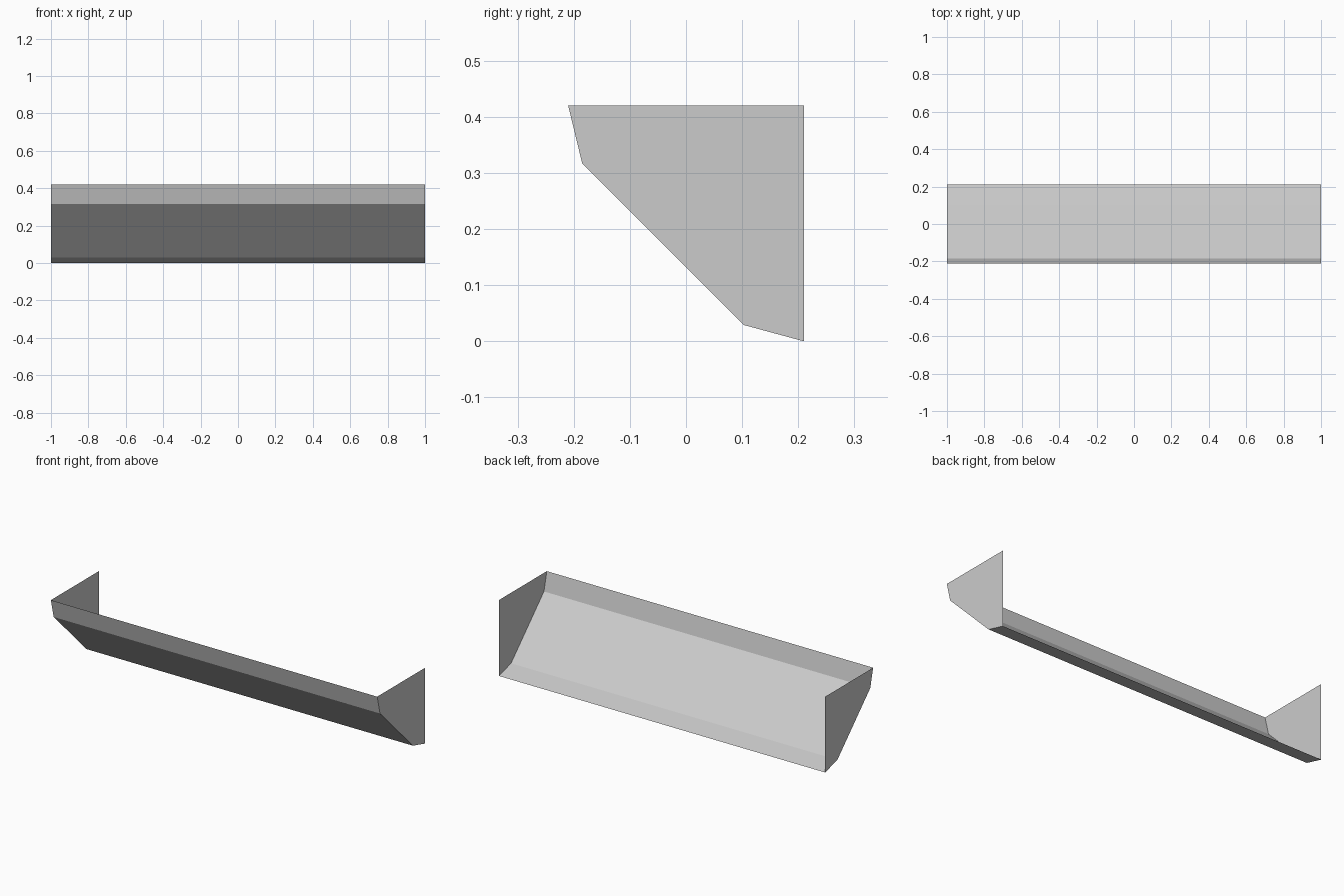
import bpy

cube = bpy.data.objects.get("Cube")
if cube:
    bpy.data.objects.remove(cube, do_unlink=True)

# Single plain grey
GREY = (0.6, 0.6, 0.6, 1.0)
grey = bpy.data.materials.new("light grey")
grey.use_nodes = True
grey.diffuse_color = GREY
grey.node_tree.nodes["Principled BSDF"].inputs["Base Color"].default_value = GREY

# Trough cross-section (y, z): top front lip, slope, bottom lip
PROFILE = [(-0.21, 0.42), (-0.185, 0.317), (0.103, 0.029), (0.21, 0.0)]
BACK_TOP = (0.21, 0.42)
HALF = 1.0


def add_sheet(name, verts, faces):
    mesh = bpy.data.meshes.new(name)
    mesh.from_pydata(verts, [], faces)
    mesh.materials.append(grey)
    obj = bpy.data.objects.new(name, mesh)
    bpy.context.collection.objects.link(obj)
    return obj


# Bent panel, open at the top and back
n = len(PROFILE)
verts = [(x, y, z) for x in (-HALF, HALF) for y, z in PROFILE]
add_sheet("trough_panel", verts,
          [(i, i + 1, n + i + 1, n + i) for i in range(n - 1)])

# Flat end plates, normals facing outward
outline = PROFILE + [BACK_TOP]
for name, x in (("right_end_plate", -HALF), ("left_end_plate", HALF)):
    order = list(range(len(outline)))
    if x < 0:
        order.reverse()
    add_sheet(name, [(x, y, z) for y, z in outline], [order])
